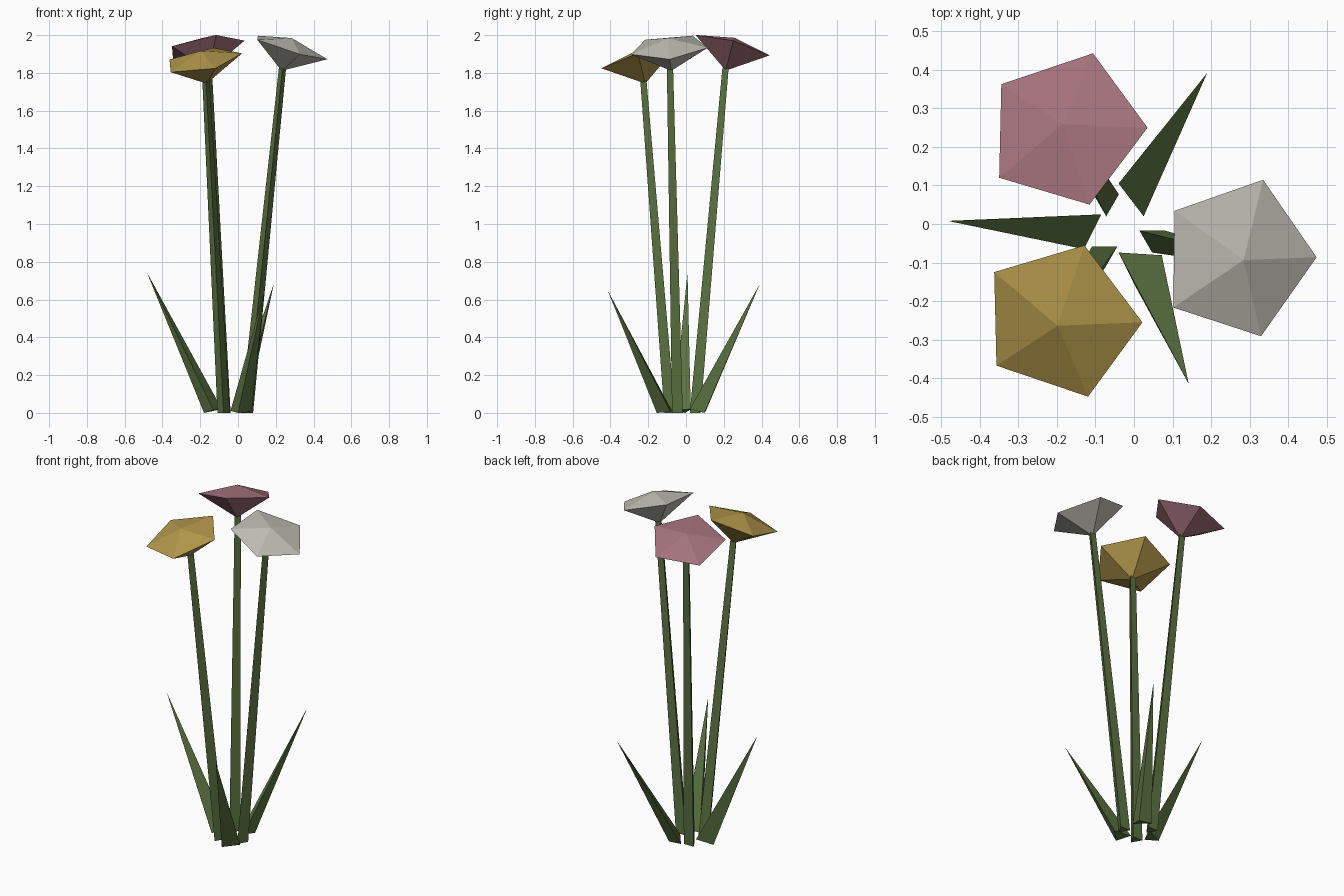
import bpy, bmesh, math
from mathutils import Vector

cube = bpy.data.objects.get("Cube")
if cube:
    bpy.data.objects.remove(cube, do_unlink=True)


def material(name, color):
    m = bpy.data.materials.new(name)
    m.use_nodes = True
    m.diffuse_color = (*color, 1)
    m.node_tree.nodes["Principled BSDF"].inputs["Base Color"].default_value = (*color, 1)
    return m


GREEN = material("leaf_green", (0.107, 0.174, 0.054))
WHITE = material("petal_white", (0.53, 0.52, 0.46))
PINK = material("petal_pink", (0.37, 0.168, 0.2))
YELLOW = material("petal_yellow", (0.44, 0.305, 0.07))


def ring(radius, sides, phase=0.0):
    angles = [phase + math.tau * i / sides for i in range(sides)]
    return [Vector((radius * math.cos(a), radius * math.sin(a), 0)) for a in angles]


def loft(name, mat, sections):
    """Join consecutive sections; a one-point section makes a tip, an open end is capped."""
    bm = bmesh.new()
    loops = [[bm.verts.new(p) for p in s] for s in sections]
    for a, b in zip(loops, loops[1:]):
        n = max(len(a), len(b))
        for i in range(n):
            j = (i + 1) % n
            corners = [a[i % len(a)], a[j % len(a)], b[j % len(b)], b[i % len(b)]]
            bm.faces.new(list(dict.fromkeys(corners)))
    for end in (loops[0], loops[-1]):
        if len(end) > 2:
            bm.faces.new(end)
    bmesh.ops.recalc_face_normals(bm, faces=bm.faces)
    mesh = bpy.data.meshes.new(name)
    bm.to_mesh(mesh)
    bm.free()
    mesh.materials.append(mat)
    obj = bpy.data.objects.new(name, mesh)
    bpy.context.collection.objects.link(obj)


def flower(name, mat, foot, center, normal):
    center, foot = Vector(center), Vector(foot)
    normal = Vector(normal).normalized()
    turn = Vector((0, 0, 1)).rotation_difference(normal)
    # Five-sided head with a shallow crown and a deeper underside
    rim = [center + turn @ p for p in ring(0.214, 5)]
    loft(name + "_head", mat, [[center - normal * 0.13], rim, [center + normal * 0.052]])
    # Tapered three-sided stem
    top = center - normal * 0.113
    loft(name + "_stem", GREEN, [[foot + p for p in ring(0.038, 3, math.pi / 6)],
                                 [top + p for p in ring(0.022, 3, math.pi / 6)]])


flower("white_flower", WHITE, (0.047, -0.036, 0), (0.269, -0.089, 1.935), (0.31, -0.09, 1))
flower("pink_flower", PINK, (-0.072, 0.058, 0), (-0.176, 0.245, 1.936), (-0.17, 0.28, 1))
flower("yellow_flower", YELLOW, (-0.076, -0.077, 0), (-0.189, -0.25, 1.867), (-0.18, -0.28, 1))

# Spiky three-sided leaves
loft("left_out_leaf".replace("left_out", "side"), GREEN,
     [[(-0.085, 0.025, 0.02), (-0.13, -0.065, 0.015), (-0.18, -0.005, 0)], [(-0.483, 0.008, 0.745)]])
loft("back_leaf", GREEN,
     [[(-0.04, 0.105, 0.01), (0.025, 0.02, 0.02), (0.045, 0.098, 0)], [(0.19, 0.392, 0.685)]])
loft("front_leaf", GREEN,
     [[(-0.04, -0.074, 0.01), (0.072, -0.081, 0.005), (0.0, -0.155, 0)], [(0.142, -0.415, 0.65)]])
